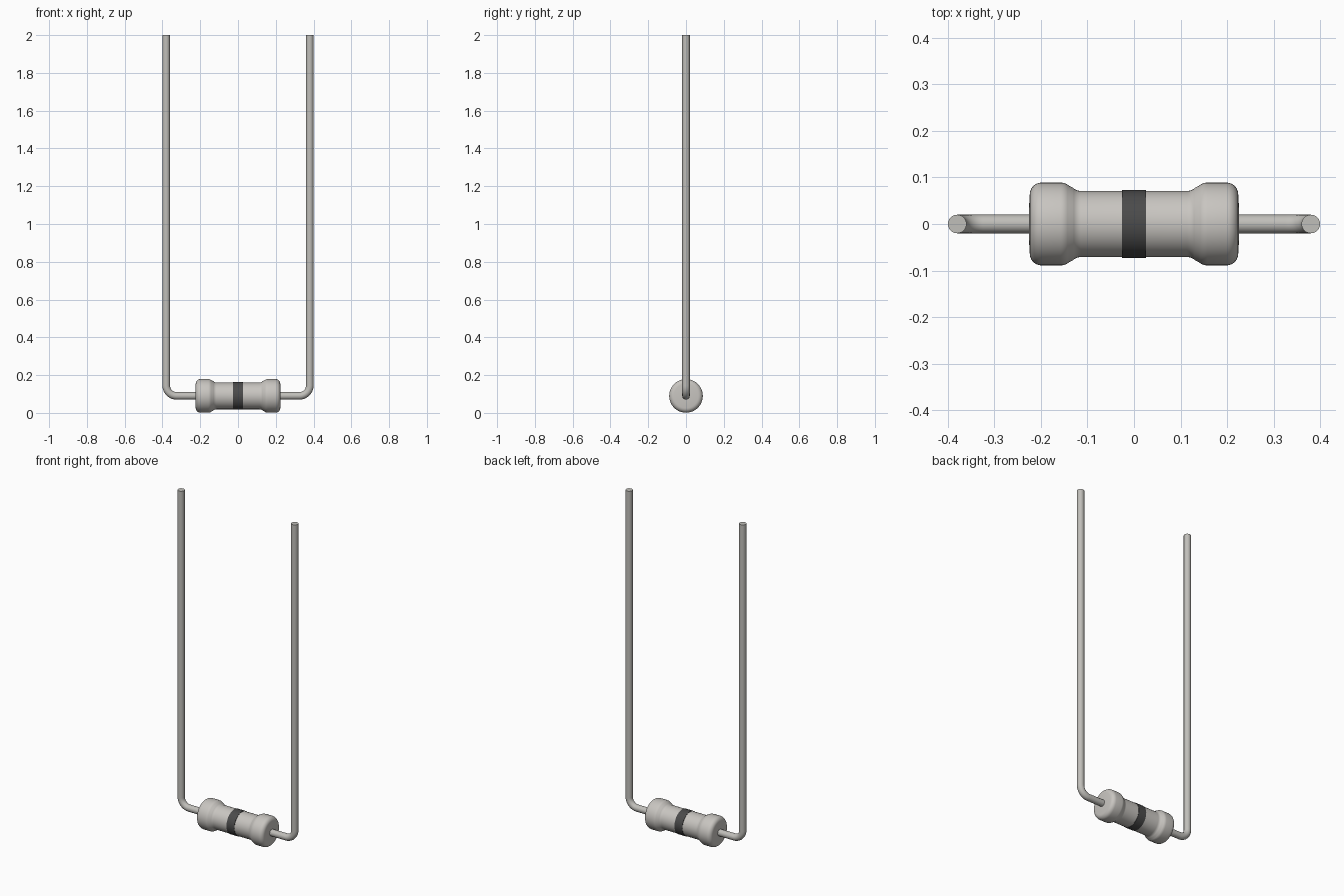
import bpy, bmesh, math
from mathutils import Vector, Matrix

cube = bpy.data.objects.get("Cube")
if cube:
    bpy.data.objects.remove(cube)

AXIS_Z = 0.09


def material(name, rgb):
    m = bpy.data.materials.new(name)
    m.use_nodes = True
    m.diffuse_color = (*rgb, 1)
    m.node_tree.nodes["Principled BSDF"].inputs["Base Color"].default_value = (*rgb, 1)
    return m


ceramic = material("warm light grey", (0.58, 0.56, 0.53))
metal = material("wire grey", (0.53, 0.52, 0.49))
dark = material("dark grey band", (0.07, 0.07, 0.07))


def finish(name, bm, mat):
    bmesh.ops.recalc_face_normals(bm, faces=bm.faces)
    mesh = bpy.data.meshes.new(name)
    bm.to_mesh(mesh)
    bm.free()
    mesh.materials.append(mat)
    ob = bpy.data.objects.new(name, mesh)
    bpy.context.collection.objects.link(ob)
    bpy.ops.object.select_all(action="DESELECT")
    ob.select_set(True)
    bpy.context.view_layer.objects.active = ob
    bpy.ops.object.shade_smooth_by_angle(angle=math.radians(40))
    return ob


def lathe(name, profile, mat, steps=48):
    """Revolve (x, radius) points about the body axis."""
    bm = bmesh.new()
    verts = [bm.verts.new((x, 0, AXIS_Z + r)) for x, r in profile]
    edges = [bm.edges.new(pair) for pair in zip(verts, verts[1:])]
    bmesh.ops.spin(bm, geom=verts + edges, cent=(0, 0, AXIS_Z), axis=(1, 0, 0),
                   angle=2 * math.pi, steps=steps)
    bmesh.ops.remove_doubles(bm, verts=bm.verts, dist=1e-5)
    return finish(name, bm, mat)


def arc(cx, cr, radius, start, end, n=6):
    angles = [math.radians(start + (end - start) * i / n) for i in range(n + 1)]
    return [(cx + radius * math.cos(a), cr + radius * math.sin(a)) for a in angles]


# Body: narrow waist, flared and rounded end caps
half = [(0, 0.071)]
half += arc(0.114, 0.096, 0.025, -90, -45)
half += arc(0.158, 0.061, 0.028, 130, 90)
half += arc(0.199, 0.064, 0.025, 90, 0)
half += [(0.226, 0.03), (0.226, 0)]
profile = [(-x, r) for x, r in reversed(half[1:])] + half
lathe("resistor_body", profile, ceramic)

# Painted band around the waist
lathe("centre_band", [(-0.026, 0.069), (-0.026, 0.073), (0.026, 0.073), (0.026, 0.069)], dark)


# Bent wire leads
def lead(name, side, radius=0.02, sides=24):
    bend = 0.055
    path = [(0.21, AXIS_Z, 0)]
    for i in range(11):
        a = math.pi / 2 * i / 10
        path.append((0.38 - bend + bend * math.sin(a),
                     AXIS_Z + bend - bend * math.cos(a), a))
    path.append((0.38, 2, math.pi / 2))
    bm = bmesh.new()
    rings = []
    for x, z, a in path:
        normal = Vector((-math.sin(a), 0, math.cos(a)))
        ring = []
        for k in range(sides):
            t = 2 * math.pi * k / sides
            p = Vector((x, 0, z)) + radius * (normal * math.cos(t) + Vector((0, math.sin(t), 0)))
            ring.append(bm.verts.new((p.x * side, p.y, p.z)))
        rings.append(ring)
    for r0, r1 in zip(rings, rings[1:]):
        for k in range(sides):
            j = (k + 1) % sides
            bm.faces.new((r0[k], r0[j], r1[j], r1[k]))
    bm.faces.new(rings[0])
    bm.faces.new(rings[-1])
    finish(name, bm, metal)


lead("left_lead", 1)
lead("right_lead", -1)
